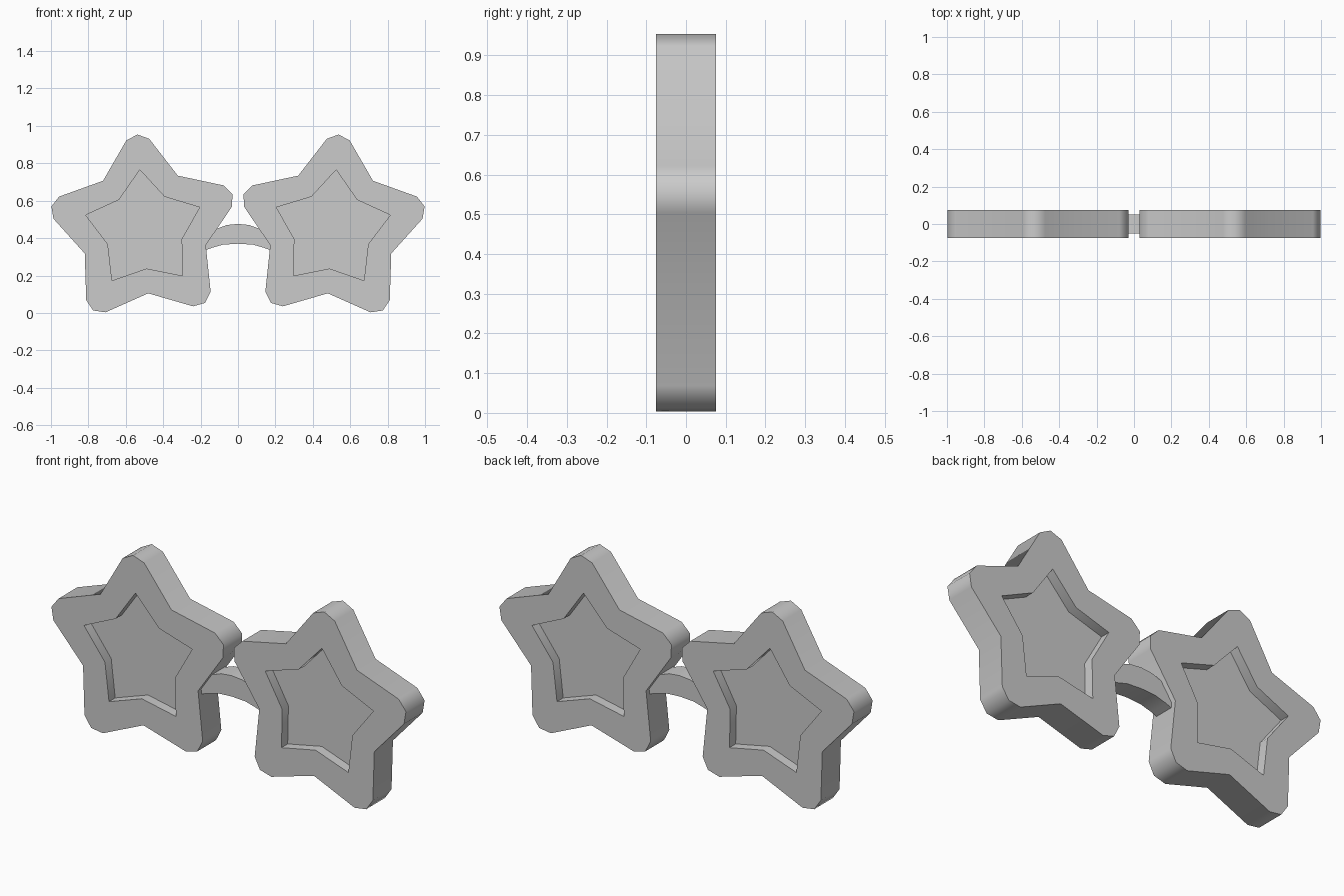
import bpy, bmesh
from math import sin, cos, radians
from mathutils import Vector

if "Cube" in bpy.data.objects:
    bpy.data.objects.remove(bpy.data.objects["Cube"])

grey = bpy.data.materials.new("plain_grey")
grey.use_nodes = True
COLOUR = (0.6, 0.6, 0.6, 1)
grey.diffuse_color = COLOUR
grey.node_tree.nodes["Principled BSDF"].inputs["Base Color"].default_value = COLOUR

CENTRE_X, CENTRE_Z, TILT = 0.503, 0.445, 86.1


def star(profile):
    """Five-fold outline from (angle offset, radius) pairs repeated per point."""
    points = []
    for k in range(5):
        for offset, radius in profile:
            a = radians(TILT + 72 * k + offset)
            points.append((CENTRE_X + radius * cos(a), CENTRE_Z + radius * sin(a)))
    return points


def slab(name, loops, half_depth, side=1):
    """Fill the outlines (inner ones become holes) and extrude along y."""
    bm = bmesh.new()
    for loop in loops:
        verts = [bm.verts.new((side * x, -half_depth, z)) for x, z in loop]
        for i, v in enumerate(verts):
            bm.edges.new((verts[i - 1], v))
    bmesh.ops.triangle_fill(bm, edges=bm.edges[:], use_beauty=True, normal=Vector((0, -1, 0)))
    result = bmesh.ops.extrude_face_region(bm, geom=bm.faces[:], use_keep_orig=True)
    moved = [g for g in result["geom"] if isinstance(g, bmesh.types.BMVert)]
    bmesh.ops.translate(bm, verts=moved, vec=(0, 2 * half_depth, 0))
    bmesh.ops.recalc_face_normals(bm, faces=bm.faces[:])
    mesh = bpy.data.meshes.new(name)
    bm.to_mesh(mesh)
    bm.free()
    mesh.materials.append(grey)
    obj = bpy.data.objects.new(name, mesh)
    bpy.context.collection.objects.link(obj)
    bpy.ops.object.select_all(action="DESELECT")
    obj.select_set(True)
    bpy.context.view_layer.objects.active = obj
    bpy.ops.object.shade_smooth_by_angle(angle=radians(75))


# Star rims with blunted points, and recessed star lenses
outer = star([(-7.2, 0.487), (0, 0.51), (7.2, 0.487), (36, 0.341)])
inner = star([(0, 0.321), (36, 0.208)])
for label, side in (("left", 1), ("right", -1)):
    slab(label + "_rim", [outer, inner], 0.075, side)
    slab(label + "_lens", [inner], 0.025, side)

# Arched nose bridge, its ends sunk into the rims
top = [(0.2, 0.385), (0.17, 0.415), (0.115, 0.45), (0.06, 0.47)]
bottom = [(0.08, 0.365), (0.14, 0.348), (0.2, 0.325)]
arch = top + [(0, 0.476)] + [(-x, z) for x, z in reversed(top)]
arch += [(-x, z) for x, z in reversed(bottom)] + [(0, 0.37)] + bottom
slab("nose_bridge", [arch], 0.05)
